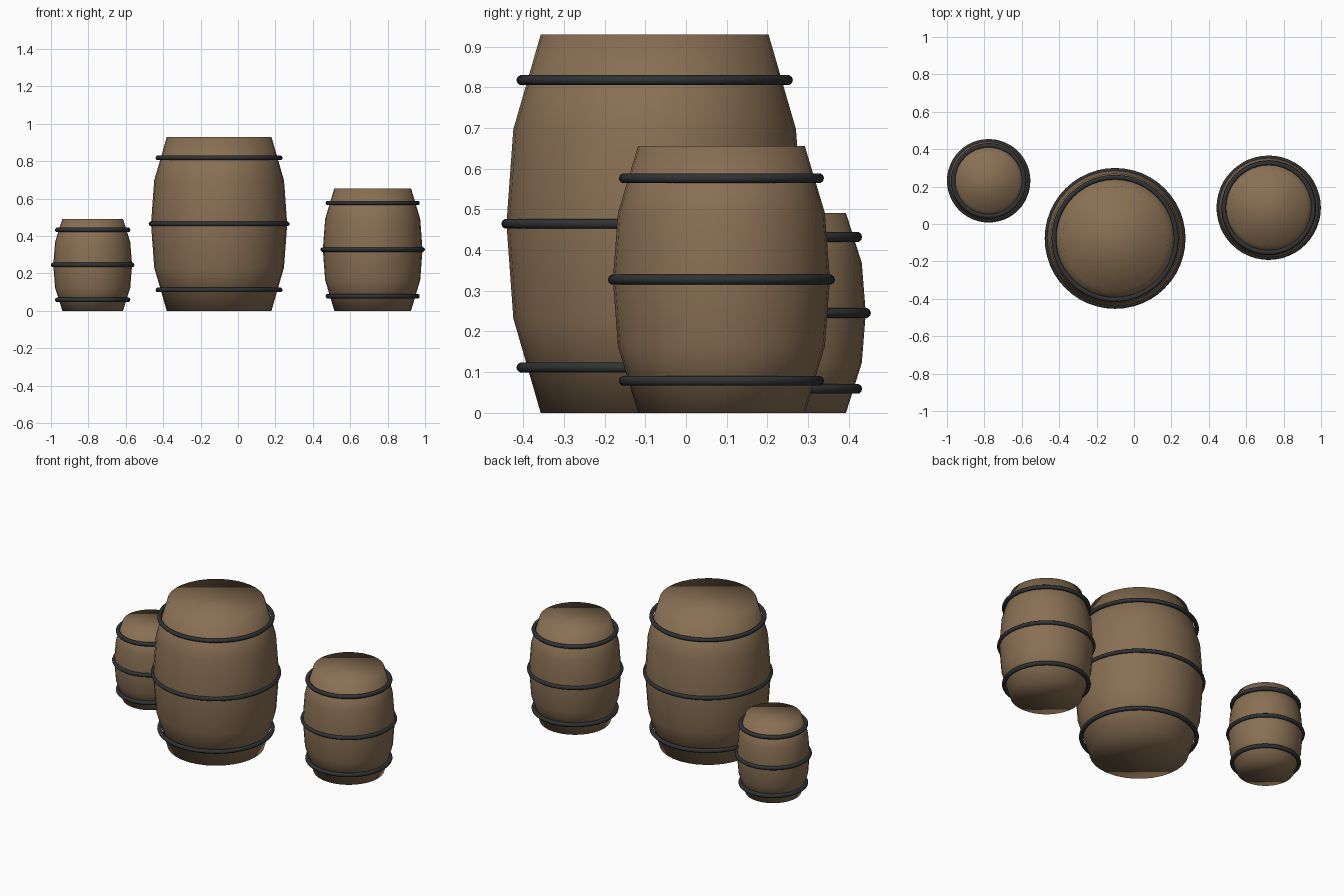
import bpy, bmesh
from math import cos, sin, tau

cube = bpy.data.objects.get("Cube")
if cube:
    bpy.data.objects.remove(cube)


def material(name, color):
    mat = bpy.data.materials.new(name)
    mat.use_nodes = True
    mat.diffuse_color = color
    bsdf = mat.node_tree.nodes["Principled BSDF"]
    bsdf.inputs["Base Color"].default_value = color
    bsdf.inputs["Roughness"].default_value = 0.8
    return mat


WOOD = material("brown wood", (0.25, 0.16, 0.088, 1))
IRON = material("dark iron", (0.03, 0.032, 0.035, 1))
SIDES = 32
# height fraction, radius factor
STAVES = [(0, 1), (0.25, 1.24), (0.5, 1.3), (0.75, 1.24), (1, 1)]
HOOPS = {"lower": (0.12, 1.168), "middle": (0.5, 1.3), "upper": (0.88, 1.168)}


def barrel_body(name, location, radius, height):
    """Bulging staves with flat heads, softly shaded all over."""
    bm = bmesh.new()
    loops = [[bm.verts.new((radius * k * cos(tau * i / SIDES),
                            radius * k * sin(tau * i / SIDES), height * f))
              for i in range(SIDES)] for f, k in STAVES]
    for low, high in zip(loops, loops[1:]):
        for i in range(SIDES):
            j = (i + 1) % SIDES
            bm.faces.new((low[i], low[j], high[j], high[i]))
    bm.faces.new(loops[0][::-1])
    bm.faces.new(loops[-1])
    for face in bm.faces:
        face.smooth = True
    mesh = bpy.data.meshes.new(name)
    bm.to_mesh(mesh)
    bm.free()
    mesh.materials.append(WOOD)
    body = bpy.data.objects.new(name, mesh)
    body.location = location
    bpy.context.collection.objects.link(body)


def barrel(size, x, y, radius, height):
    barrel_body(size + "_barrel_body", (x, y, 0), radius, height)
    # iron hoops
    for place, (f, k) in HOOPS.items():
        bpy.ops.mesh.primitive_torus_add(
            location=(x, y, height * f), major_radius=radius * k,
            minor_radius=0.0125, major_segments=48, minor_segments=10)
        hoop = bpy.context.object
        hoop.name = f"{size}_barrel_{place}_hoop"
        hoop.data.materials.append(IRON)
        bpy.ops.object.shade_smooth()


barrel("large", -0.101, -0.077, 0.28, 0.929)
barrel("medium", 0.72, 0.087, 0.205, 0.655)
barrel("small", -0.777, 0.231, 0.162, 0.491)
